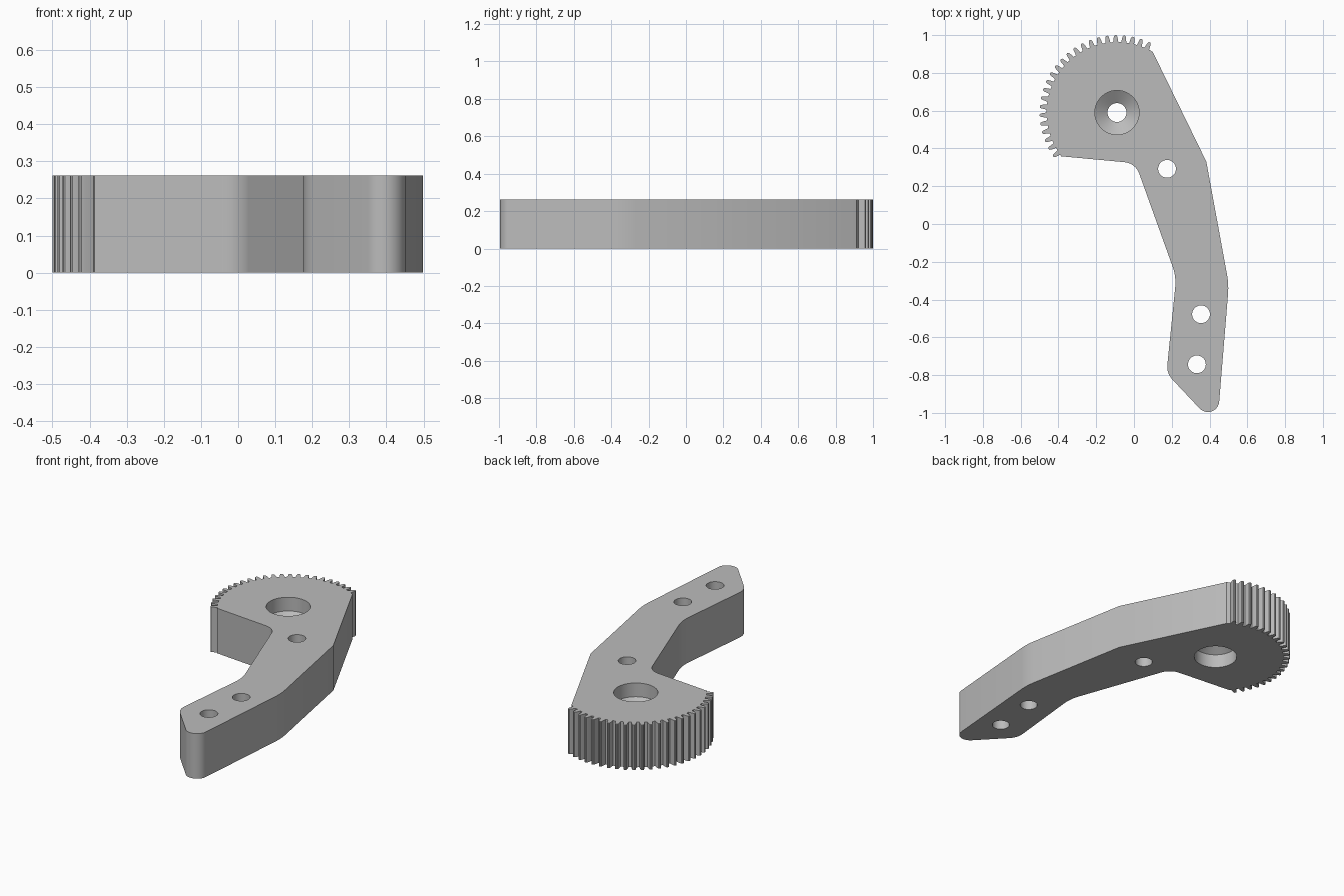
import bpy, bmesh
from math import radians, cos, sin, tan, pi
from mathutils import Vector

cube = bpy.data.objects.get("Cube")
if cube:
    bpy.data.objects.remove(cube)

HEIGHT = 0.262
GEAR = Vector((-0.09, 0.59))


def polar(centre, radius, degrees):
    a = radians(degrees)
    return centre + Vector((cos(a), sin(a))) * radius


def circle(centre, radius, count=48):
    return [polar(centre, radius, 360 * i / count) for i in range(count)]


def fillet(before, corner, after, radius, steps=10):
    """Points of an arc that rounds a corner."""
    u, v = (before - corner).normalized(), (after - corner).normalized()
    half = u.angle(v) / 2
    start, end = corner + u * radius / tan(half), corner + v * radius / tan(half)
    centre = corner + (u + v).normalized() * radius / sin(half)
    a, b = start - centre, end - centre
    total = a.angle(b)
    return [centre + (a * sin(total * (1 - i / steps)) + b * sin(total * i / steps)) / sin(total)
            for i in range(steps + 1)]


# Toothed sector, counterclockwise
TOOTH = [(0.373, -2.1), (0.398, -1.45), (0.407, -1.0), (0.41, -0.4),
         (0.41, 0.4), (0.407, 1.0), (0.398, 1.45), (0.373, 2.1)]
outline = []
for i in range(24):
    outline += [polar(GEAR, r, 65 + 6.5 * i + a) for r, a in TOOTH]
outline.append(polar(GEAR, 0.376, 218))

# Arm corners with their rounding radius
ARM = [(0.008, 0.322, 0.09), (0.224, -0.28, 0.25), (0.172, -0.79, 0.1),
       (0.44, -1.075, 0.06), (0.502, -0.32, 0.4), (0.383, 0.33, 0)]
first = polar(GEAR, 0.373, 59.5)
path = [outline[-1]] + [Vector(c[:2]) for c in ARM] + [first]
for i, (x, y, radius) in enumerate(ARM, 1):
    outline += fillet(*path[i - 1:i + 2], radius) if radius else [path[i]]
outline.append(first)

bm = bmesh.new()
rims = {0: [], HEIGHT: []}


def wall(layers):
    """Join stacked loops of points; the end loops border the flat faces."""
    rings = [[bm.verts.new((p.x, p.y, z)) for p in pts] for pts, z in layers]
    for low, high in zip(rings, rings[1:]):
        for i in range(len(low)):
            j = (i + 1) % len(low)
            bm.faces.new((low[i], low[j], high[j], high[i]))
    for ring, z in ((rings[0], 0), (rings[-1], HEIGHT)):
        rims[z] += [bm.edges.get((ring[i - 1], ring[i])) for i in range(len(ring))]


# Outer side and pin holes
wall([(outline, 0), (outline, HEIGHT)])
for x, y in ((0.175, 0.292), (0.355, -0.478), (0.333, -0.743)):
    hole = circle(Vector((x, y)), 0.047)
    wall([(hole, 0), (hole, HEIGHT)])

# Pivot bore, recessed from both sides to a narrow middle
wide, narrow = circle(GEAR, 0.117, 64), circle(GEAR, 0.05, 64)
wall([(wide, 0), (wide, 0.08), (narrow, 0.126),
      (narrow, HEIGHT - 0.126), (wide, HEIGHT - 0.08), (wide, HEIGHT)])

# Flat faces
for edges in rims.values():
    bmesh.ops.triangle_fill(bm, edges=edges, use_beauty=True)
bmesh.ops.recalc_face_normals(bm, faces=bm.faces)

mesh = bpy.data.meshes.new("geared_arm")
bm.to_mesh(mesh)
bm.free()
arm = bpy.data.objects.new("geared_arm", mesh)
bpy.context.collection.objects.link(arm)

# Plain grey
grey = bpy.data.materials.new("light_grey")
grey.use_nodes = True
colour = (0.5, 0.5, 0.5, 1)
grey.diffuse_color = colour
grey.node_tree.nodes["Principled BSDF"].inputs["Base Color"].default_value = colour
mesh.materials.append(grey)

bpy.context.view_layer.objects.active = arm
arm.select_set(True)
bpy.ops.object.shade_smooth_by_angle(angle=radians(25))
